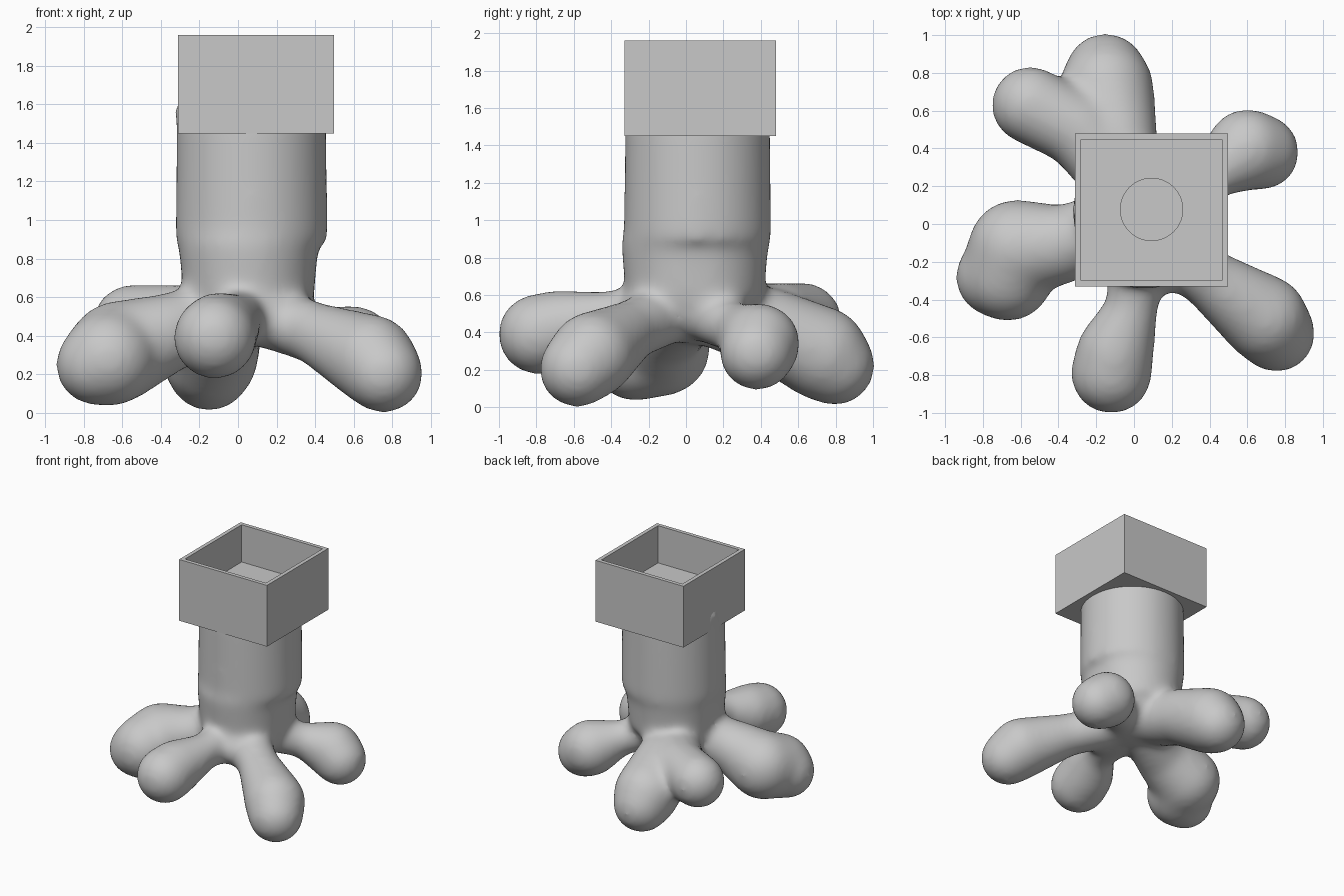
import bpy, bmesh
from mathutils import Vector, Matrix

if "Cube" in bpy.data.objects:
    bpy.data.objects.remove(bpy.data.objects["Cube"], do_unlink=True)

grey = bpy.data.materials.new("stone grey")
grey.use_nodes = True
grey.diffuse_color = (0.58, 0.58, 0.58, 1)
grey.node_tree.nodes["Principled BSDF"].inputs["Base Color"].default_value = (0.58, 0.58, 0.58, 1)


def make_object(name, bm):
    mesh = bpy.data.meshes.new(name)
    bm.to_mesh(mesh)
    bm.free()
    mesh.materials.append(grey)
    obj = bpy.data.objects.new(name, mesh)
    bpy.context.collection.objects.link(obj)
    return obj


def add_ball(bm, centre, radius, scale=(1, 1, 1)):
    matrix = Matrix.Translation(centre) @ Matrix.Diagonal((*scale, 1))
    bmesh.ops.create_icosphere(bm, subdivisions=3, radius=radius, matrix=matrix)


def add_limb(bm, points, steps=7):
    """Chain of overlapping balls through (x, y, z, radius) points."""
    for a, b in zip(points, points[1:]):
        for i in range(steps + 1):
            p = Vector(a).lerp(Vector(b), i / steps)
            add_ball(bm, p[:3], p[3] + 0.014)


def add_tube(bm, x, y, low, high, r_low, r_high):
    bmesh.ops.create_cone(bm, cap_ends=True, segments=64, radius1=r_low, radius2=r_high,
                          depth=high - low, matrix=Matrix.Translation((x, y, (low + high) / 2)))


def apply_modifiers(obj):
    graph = bpy.context.evaluated_depsgraph_get()
    mesh = bpy.data.meshes.new_from_object(obj.evaluated_get(graph))
    obj.modifiers.clear()
    obj.data = mesh


# Trunk and bulbous roots fused into one body
bm = bmesh.new()
add_tube(bm, 0.07, 0.062, 0.88, 1.56, 0.395, 0.388)
for y in (0.015, 0.08):
    add_tube(bm, 0.055, y, 0.56, 0.9, 0.335, 0.365)
add_ball(bm, (0.05, 0.04, 0.55), 0.33, (1, 1, 0.65))
add_ball(bm, (0.16, -0.22, 0.48), 0.15)
add_ball(bm, (-0.262, 0.08, 1.56), 0.1, (0.7, 1.1, 0.95))

roots = [
    # right
    [(-0.1, 0, 0.5, 0.17), (-0.38, -0.11, 0.41, 0.195), (-0.62, -0.13, 0.32, 0.25),
     (-0.67, -0.27, 0.28, 0.235), (-0.735, -0.28, 0.25, 0.2)],
    # front
    [(0.02, -0.15, 0.5, 0.15), (-0.01, -0.45, 0.48, 0.125), (-0.1, -0.68, 0.42, 0.195), (-0.12, -0.79, 0.39, 0.205)],
    # front left
    [(0.15, -0.1, 0.5, 0.15), (0.41, -0.3, 0.41, 0.15), (0.69, -0.5, 0.28, 0.22), (0.755, -0.58, 0.205, 0.195)],
    # back left
    [(0.2, 0.1, 0.5, 0.14), (0.42, 0.27, 0.42, 0.12), (0.6, 0.395, 0.34, 0.205), (0.675, 0.38, 0.29, 0.19)],
    # back
    [(-0.03, 0.15, 0.5, 0.17), (-0.09, 0.45, 0.42, 0.205), (-0.145, 0.72, 0.29, 0.24), (-0.15, 0.795, 0.225, 0.205)],
    # back right
    [(-0.08, 0.25, 0.47, 0.18), (-0.3, 0.5, 0.47, 0.185), (-0.55, 0.63, 0.46, 0.195)],
]
for root in roots:
    add_limb(bm, root)

body = make_object("trunk_and_roots", bm)
remesh = body.modifiers.new("fuse", "REMESH")
remesh.mode = "VOXEL"
remesh.voxel_size = 0.022
smooth = body.modifiers.new("soften", "SMOOTH")
smooth.factor = 0.5
smooth.iterations = 38
apply_modifiers(body)
body.data.polygons.foreach_set("use_smooth", [True] * len(body.data.polygons))

# Square open planter on top, with a round drain in its floor
bm = bmesh.new()
bmesh.ops.create_cube(bm, size=1, matrix=Matrix.Translation((0.093, 0.075, 1.705))
                      @ Matrix.Diagonal((0.81, 0.81, 0.51, 1)))
bm.faces.ensure_lookup_table()
top = max(bm.faces, key=lambda f: f.calc_center_median().z)
bmesh.ops.inset_region(bm, faces=[top], thickness=0.032, use_even_offset=True)
cavity = bmesh.ops.extrude_discrete_faces(bm, faces=[top])["faces"]
bmesh.ops.translate(bm, verts=cavity[0].verts, vec=(0, 0, -0.31))
planter = make_object("planter_box", bm)

bm = bmesh.new()
add_tube(bm, 0.093, 0.077, 1.5, 1.75, 0.165, 0.165)
cutter = make_object("drain_cutter", bm)
cutter.hide_render = True
drain = planter.modifiers.new("drain", "BOOLEAN")
drain.object = cutter
drain.operation = "DIFFERENCE"
drain.solver = "EXACT"
apply_modifiers(planter)
bpy.data.objects.remove(cutter, do_unlink=True)
